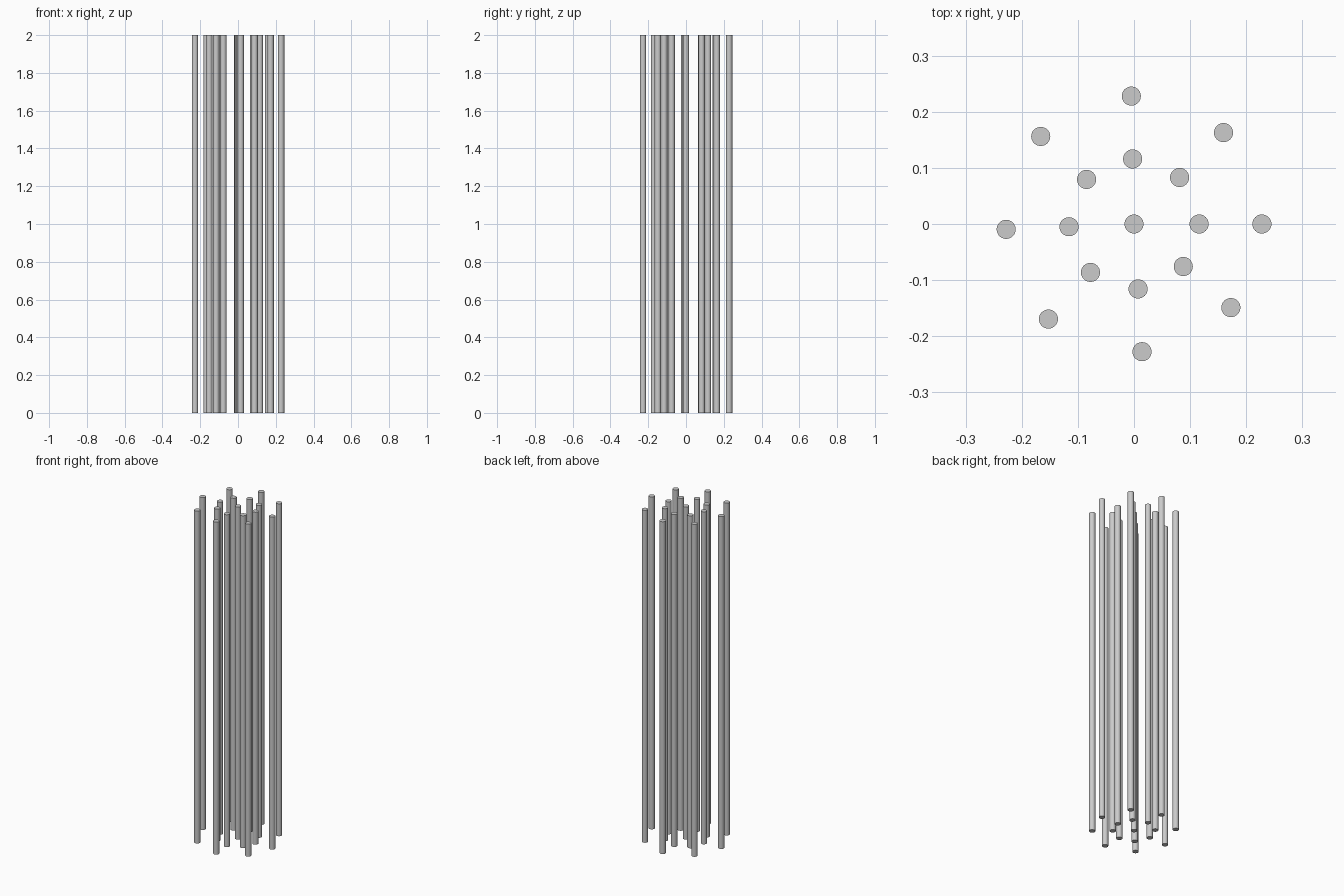
import bpy
from math import cos, sin, radians

if "Cube" in bpy.data.objects:
    bpy.data.objects.remove(bpy.data.objects["Cube"])

ROD_RADIUS = 0.017
LENGTH = 2.0
STEP = radians(45.6)  # slightly over an eighth turn


def add_rod(name, x, y):
    bpy.ops.mesh.primitive_cylinder_add(vertices=32, radius=ROD_RADIUS, depth=LENGTH,
                                        location=(x, y, LENGTH / 2))
    bpy.context.object.name = name
    bpy.ops.object.shade_smooth_by_angle()


# Central rod
add_rod("centre_rod", 0, 0)

# Two concentric rings of eight rods
for ring, r in (("inner_rod", 0.116), ("outer_rod", 0.228)):
    for i in range(8):
        add_rod(f"{ring}_{i + 1}", r * cos(i * STEP), r * sin(i * STEP))
